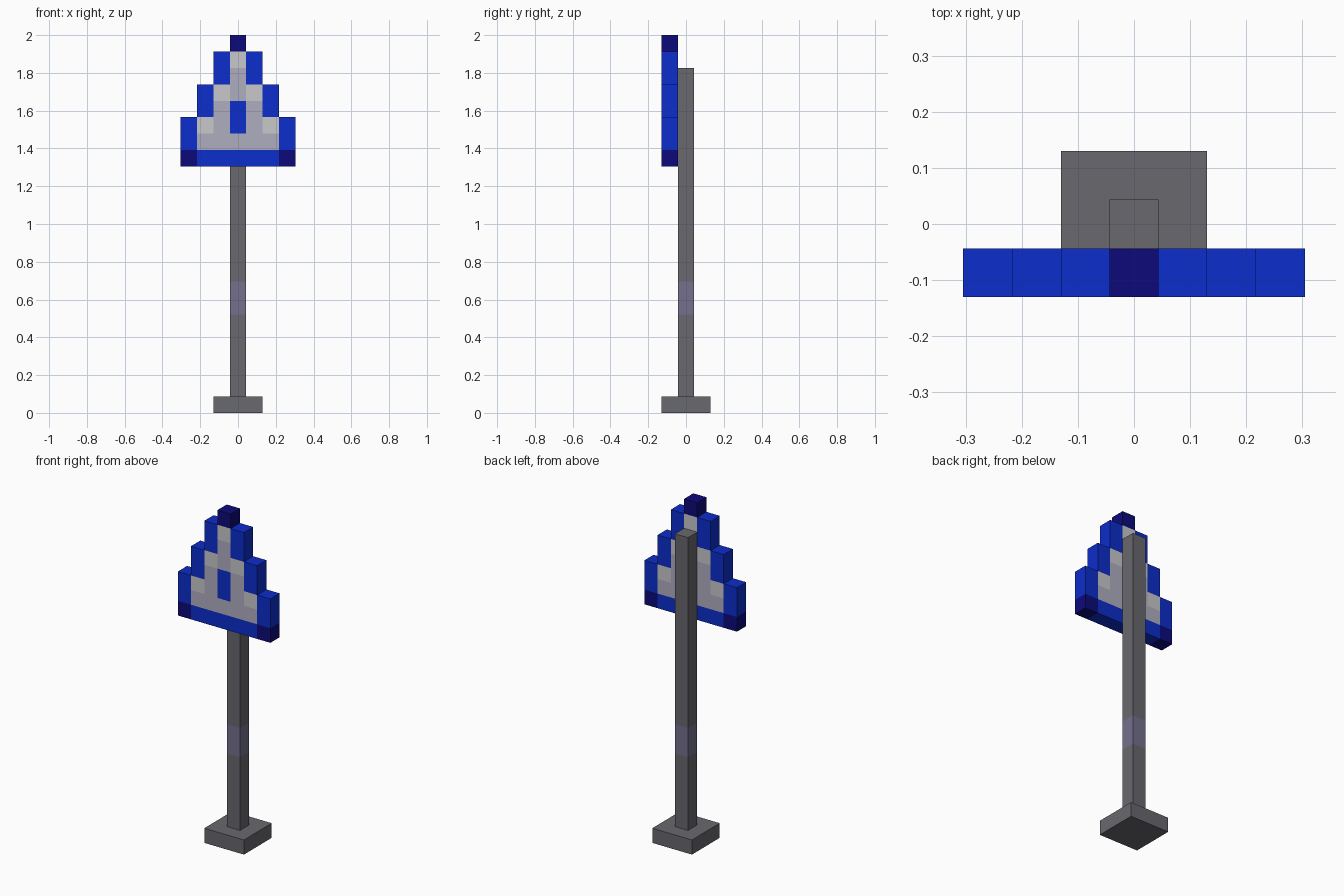
import bpy, bmesh
from mathutils import Matrix

if "Cube" in bpy.data.objects:
    bpy.data.objects.remove(bpy.data.objects["Cube"])

U = 2 / 23  # the model sits on a grid of 23 units high


def material(name, rgb):
    lin = [(c / 255 / 12.92 if c <= 10 else ((c / 255 + 0.055) / 1.055) ** 2.4) for c in rgb]
    m = bpy.data.materials.new(name)
    m.diffuse_color = (*lin, 1)
    m.use_nodes = True
    m.node_tree.nodes["Principled BSDF"].inputs["Base Color"].default_value = m.diffuse_color
    return m


steel = material("steel_grey", (104, 104, 110))
violet = material("violet_grey", (115, 112, 140))
blue = material("bright_blue", (12, 45, 203))
navy = material("navy", (12, 10, 122))
light = material("light_grey", (200, 200, 203))
mid = material("mid_grey", (175, 174, 192))


def finish(bm, name, mats, rule):
    """Colour faces by rule, using a point half a unit below each face."""
    bmesh.ops.recalc_face_normals(bm, faces=bm.faces)
    for f in bm.faces:
        f.material_index = rule(f.calc_center_median() - f.normal * U * 0.5)
    me = bpy.data.meshes.new(name)
    bm.to_mesh(me)
    bm.free()
    for m in mats:
        me.materials.append(m)
    ob = bpy.data.objects.new(name, me)
    bpy.context.collection.objects.link(ob)
    return ob


def box(width, z0, z1):
    """Square column centred on the z axis, sizes in grid units."""
    bm = bmesh.new()
    bmesh.ops.create_cube(bm, size=1, matrix=Matrix.Translation((0, 0, (z0 + z1) / 2 * U))
                          @ Matrix.Diagonal((width * U, width * U, (z1 - z0) * U, 1)))
    return bm


# Foot slab
finish(box(3, 0, 1), "base", [steel], lambda p: 0)

# Post with a tinted band between 6 and 8 units
bm = box(1, 1, 21)
for z in (6, 8):
    bmesh.ops.bisect_plane(bm, geom=bm.verts[:] + bm.edges[:] + bm.faces[:],
                           plane_co=(0, 0, z * U), plane_no=(0, 0, 1))
finish(bm, "post", [steel, violet], lambda p: int(6 * U < p.z < 8 * U))

# Stepped triangular sign: B blue, N navy, L light grey, M mid grey
ROWS = ["   N   ",
        "  BLB  ",
        "  BMB  ",
        " BLMLB ",
        " BMBMB ",
        "BLMBMLB",
        "BMMMMMB",
        "NBBBBBN"]
KEYS = "BNLM"

bm = bmesh.new()
for r, row in enumerate(ROWS):
    for c, key in enumerate(row):
        if key != " ":
            x, z = (c - 3.5) * U, (22 - r) * U
            bm.faces.new([bm.verts.new((x + dx * U, -1.5 * U, z + dz * U))
                          for dx, dz in ((0, 0), (1, 0), (1, 1), (0, 1))])
bmesh.ops.remove_doubles(bm, verts=bm.verts[:], dist=U * 0.01)
ext = bmesh.ops.extrude_face_region(bm, geom=bm.faces[:], use_keep_orig=True)
bmesh.ops.translate(bm, vec=(0, U, 0),
                    verts=[v for v in ext["geom"] if isinstance(v, bmesh.types.BMVert)])
finish(bm, "sign", [blue, navy, light, mid],
       lambda p: KEYS.index(ROWS[int(23 - p.z / U)][int(p.x / U + 3.5)]))
